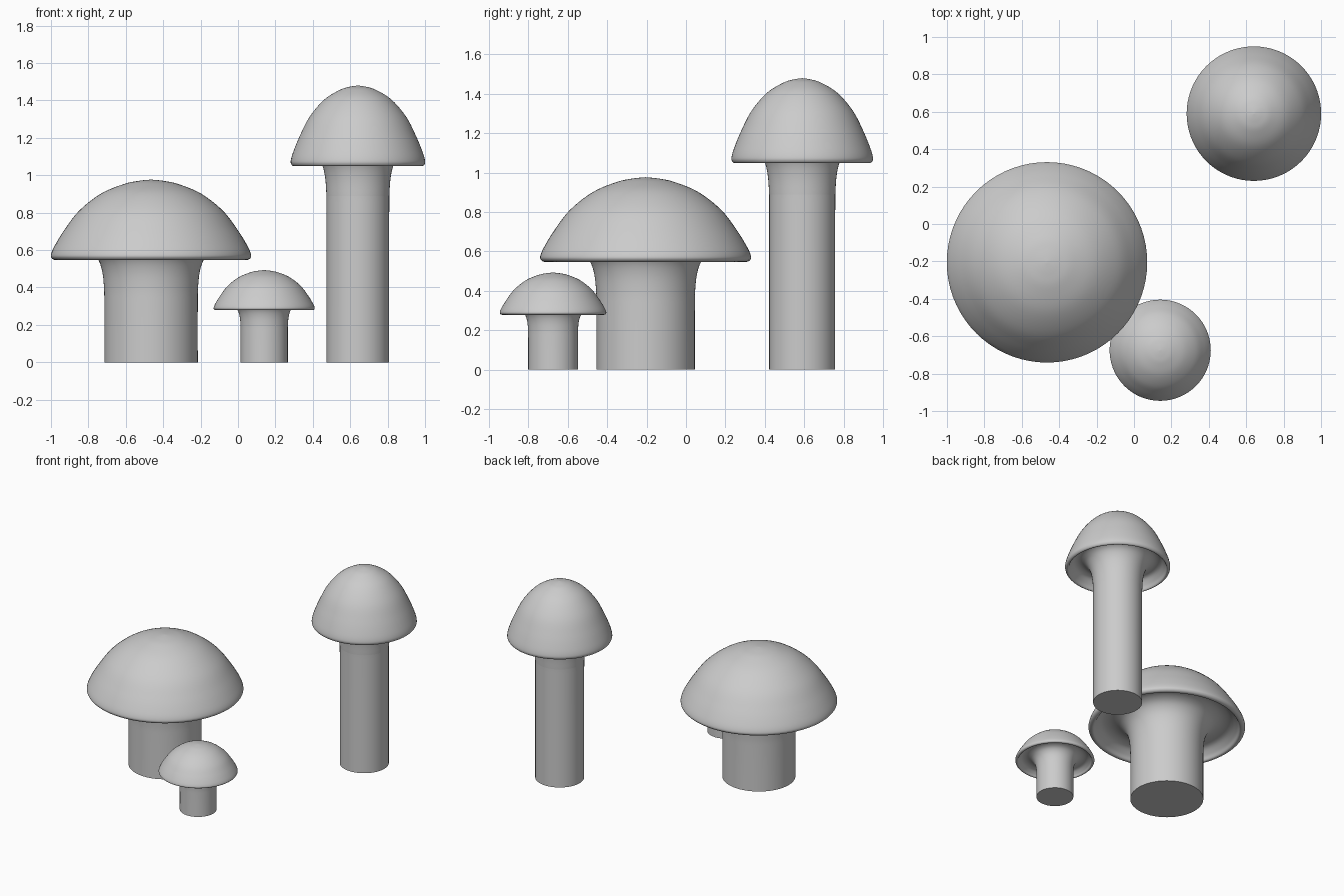
import bpy, bmesh, math
from mathutils import Vector

if "Cube" in bpy.data.objects:
    bpy.data.objects.remove(bpy.data.objects["Cube"])

SEGMENTS = 72


def smooth_curve(pts, steps=5):
    """Catmull-Rom curve through the profile points."""
    p = [Vector(q) for q in pts]
    p = [p[0]] + p + [p[-1]]
    out = []
    for i in range(1, len(p) - 2):
        a, b, c, d = p[i - 1:i + 3]
        for s in range(steps):
            t = s / steps
            out.append(0.5 * (2 * b + (c - a) * t + (2 * a - 5 * b + 4 * c - d) * t ** 2
                              + (3 * b - a - 3 * c + d) * t ** 3))
    return out + [p[-1]]


def lathe(name, profile, location):
    """Spin a (radius, height) profile around z."""
    bm = bmesh.new()
    rings = []
    for r, z in profile:
        if r < 1e-5:
            rings.append([bm.verts.new((0, 0, z))])
        else:
            rings.append([bm.verts.new((r * math.cos(a), r * math.sin(a), z))
                          for a in (2 * math.pi * k / SEGMENTS for k in range(SEGMENTS))])
    for low, high in zip(rings, rings[1:]):
        for k in range(SEGMENTS):
            n = (k + 1) % SEGMENTS
            if len(high) == 1:
                bm.faces.new((low[k], low[n], high[0]))
            else:
                bm.faces.new((low[k], low[n], high[n], high[k]))
    # flat foot
    bm.faces.new(list(reversed(rings[0])))
    bmesh.ops.recalc_face_normals(bm, faces=bm.faces)
    mesh = bpy.data.meshes.new(name)
    bm.to_mesh(mesh)
    bm.free()
    obj = bpy.data.objects.new(name, mesh)
    obj.location = location
    bpy.context.collection.objects.link(obj)
    bpy.ops.object.select_all(action='DESELECT')
    obj.select_set(True)
    bpy.context.view_layer.objects.active = obj
    bpy.ops.object.shade_smooth_by_angle(angle=math.radians(50))


# Cap and underside as (fraction of cap radius, fraction of cap height above the rim)
STEM = [(0.467, -0.6), (0.47, -0.35), (0.487, -0.15), (0.527, 0.0)]
UNDERSIDE = [(0.60, 0.11), (0.71, 0.165), (0.82, 0.15), (0.90, 0.07), (0.935, 0.008)]
CAP = [(0.965, 0.0), (0.992, 0.02), (1.0, 0.065), (0.965, 0.17), (0.87, 0.365),
       (0.72, 0.61), (0.50, 0.825), (0.27, 0.945), (0.12, 0.985), (0.0, 1.0)]


def mushroom(name, x, y, radius, rim, top):
    height = top - rim
    pts = [(0.467 * radius, 0.0)]
    pts += [(u * radius, rim + v * height) for u, v in STEM + UNDERSIDE + CAP]
    lathe(name, smooth_curve(pts), (x, y, 0))


mushroom("wide_mushroom", -0.465, -0.205, 0.535, 0.548, 0.977)
mushroom("tall_mushroom", 0.641, 0.59, 0.359, 1.05, 1.48)
mushroom("small_mushroom", 0.14, -0.675, 0.27, 0.279, 0.493)
